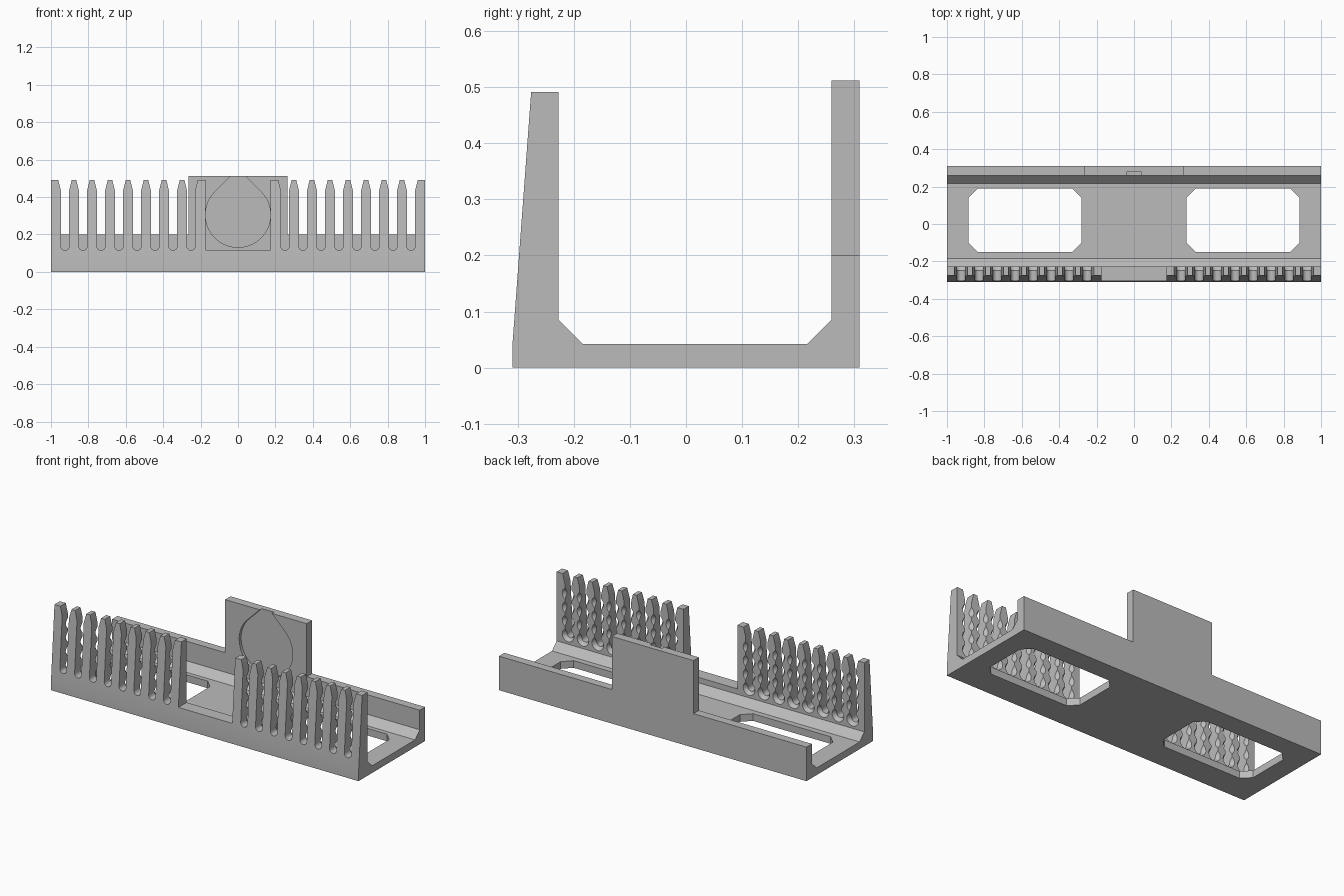
import bpy
import bmesh
from math import pi, sin, cos, radians
from mathutils import Matrix

cube = bpy.data.objects.get("Cube")
if cube:
    bpy.data.objects.remove(cube, do_unlink=True)

grey = bpy.data.materials.new("plain grey")
grey.use_nodes = True
grey.diffuse_color = (0.5, 0.5, 0.5, 1)
grey.node_tree.nodes["Principled BSDF"].inputs["Base Color"].default_value = (0.5, 0.5, 0.5, 1)


def prism(bm, outline, axis, low, high):
    """Extrude a 2D outline along one axis between low and high."""
    def place(p, d):
        coords = list(p)
        coords.insert("xyz".index(axis), d)
        return coords
    a = [bm.verts.new(place(p, low)) for p in outline]
    b = [bm.verts.new(place(p, high)) for p in outline]
    faces = [bm.faces.new(a), bm.faces.new(b)]
    for i in range(len(a)):
        j = (i + 1) % len(a)
        faces.append(bm.faces.new((a[i], a[j], b[j], b[i])))
    bmesh.ops.recalc_face_normals(bm, faces=faces)


def box(x0, x1, z0, z1):
    return [(x0, z0), (x1, z0), (x1, z1), (x0, z1)]


def make_object(name, bm):
    mesh = bpy.data.meshes.new(name)
    bm.to_mesh(mesh)
    bm.free()
    mesh.materials.append(grey)
    ob = bpy.data.objects.new(name, mesh)
    bpy.context.collection.objects.link(ob)
    return ob


# Tray: U-shaped channel with a sloped front wall
bm = bmesh.new()
prism(bm, [(-0.309, 0), (0.309, 0), (0.309, 0.512), (0.259, 0.512), (0.259, 0.085),
           (0.216, 0.042), (-0.184, 0.042), (-0.227, 0.085), (-0.227, 0.491),
           (-0.276, 0.491), (-0.309, 0.045)], "x", -1, 1)
tray = make_object("comb_tray", bm)

cut = bmesh.new()

# Low rear wall on either side of the central tab
for x0, x1 in ((-1.1, -0.265), (0.265, 1.1)):
    prism(cut, box(x0, x1, 0.2, 0.6), "y", 0.1, 0.4)

# Central opening in the front wall
prism(cut, box(-0.175, 0.175, 0.117, 0.6), "y", -0.4, -0.1)

# Teardrop recess in the tab
r, zc, top = 0.174, 0.305, 0.55
arc = [radians(135 + 270 * i / 40) for i in range(41)]
drop = [(r * cos(t), zc + r * sin(t)) for t in arc]
half = zc + r * 2 ** 0.5 - 0.53
drop += [(half, 0.53), (-half, 0.53)]
prism(cut, drop, "y", 0.2, 0.277)

# Two floor windows with chamfered corners
for s in (-1, 1):
    c = 0.05
    x0, x1, y0, y1 = 0.28, 0.885, -0.15, 0.19
    window = [(x0 + c, y0), (x1 - c, y0), (x1, y0 + c), (x1, y1 - c),
              (x1 - c, y1), (x0 + c, y1), (x0, y1 - c), (x0, y0 + c)]
    prism(cut, [(s * x, y) for x, y in window], "z", -0.1, 0.1)

# Comb slots with flared tops, and stacked countersinks on the inner face
w, z_low = 0.022, 0.137
for s in (-1, 1):
    for i in range(8):
        x = s * (0.251 + 0.0963 * i)
        slot = [(x + w * cos(t), z_low + w * sin(t))
                for t in (pi + pi * k / 8 for k in range(9))]
        slot += [(x + w, 0.435), (x + 0.043, 0.52), (x - 0.043, 0.52), (x - w, 0.435)]
        prism(cut, slot, "y", -0.4, -0.2)
        for k in range(4):
            pose = Matrix.Translation((x, -0.235, z_low + 0.08 * k)) @ Matrix.Rotation(pi / 2, 4, "X")
            bmesh.ops.create_cone(cut, cap_ends=True, segments=16, radius1=0.048,
                                  radius2=0.016, depth=0.04, matrix=pose)

cutter = make_object("cutter", cut)
cutter.hide_render = True

# Carve the tray, then drop the helper
mod = tray.modifiers.new("carve", "BOOLEAN")
mod.operation = "DIFFERENCE"
mod.solver = "EXACT"
mod.use_self = True
mod.object = cutter
bpy.ops.object.select_all(action="DESELECT")
bpy.context.view_layer.objects.active = tray
tray.select_set(True)
bpy.ops.object.modifier_apply(modifier=mod.name)
bpy.data.objects.remove(cutter, do_unlink=True)
bpy.ops.object.shade_smooth_by_angle(angle=radians(25))
